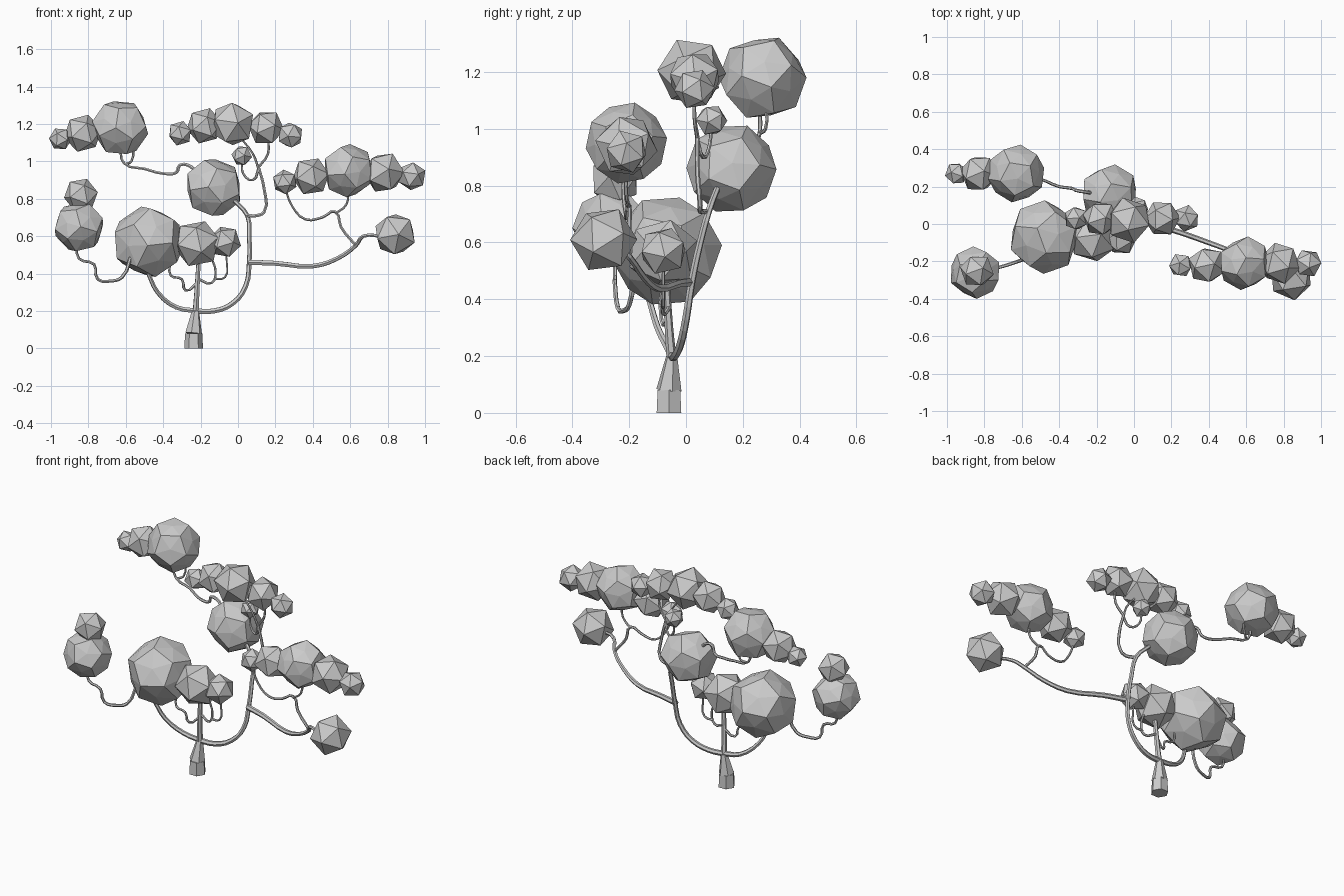
import bpy
import bmesh
import random
from mathutils import Euler

random.seed(4)
cube = bpy.data.objects.get("Cube")
if cube:
    bpy.data.objects.remove(cube, do_unlink=True)

# One plain grey covers the whole tree
grey = bpy.data.materials.new("plain grey")
grey.use_nodes = True
colour = (0.6, 0.6, 0.6, 1)
grey.diffuse_color = colour
grey.node_tree.nodes["Principled BSDF"].inputs["Base Color"].default_value = colour


def link_mesh(name, mesh):
    """Put a finished mesh into the scene with the shared material."""
    mesh.materials.clear()
    mesh.materials.append(grey)
    for face in mesh.polygons:
        face.use_smooth = False
    obj = bpy.data.objects.new(name, mesh)
    bpy.context.scene.collection.objects.link(obj)
    return obj


def foliage(name, x, y, z, radius):
    """A faceted ball: an icosahedron, or a rounder hull of it when large."""
    bm = bmesh.new()
    bmesh.ops.create_icosphere(bm, subdivisions=1, radius=1)
    if radius > 0.13:
        centres = [f.calc_center_median().normalized() for f in bm.faces]
        tips = [v.co * 0.87 for v in bm.verts]
        bm.clear()
        for point in centres + tips:
            bm.verts.new(point)
        bmesh.ops.convex_hull(bm, input=bm.verts[:])
    bmesh.ops.recalc_face_normals(bm, faces=bm.faces[:])
    mesh = bpy.data.meshes.new(name)
    bm.to_mesh(mesh)
    bm.free()
    obj = link_mesh(name, mesh)
    obj.location = (x, y, z)
    obj.scale = [radius * 1.04] * 3
    obj.rotation_euler = Euler([random.uniform(0, 6) for axis in "xyz"])


def foliage_group(name, balls):
    for number, ball in enumerate(balls, start=1):
        foliage(f"{name}_{number}", *ball)


def branch(name, points, start, end, smooth=True):
    """A tapering tube along a path, turned into a mesh."""
    curve = bpy.data.curves.new(name + "_path", "CURVE")
    curve.dimensions = "3D"
    curve.bevel_depth = 1
    curve.bevel_resolution = 1
    curve.resolution_u = 3 if smooth else 1
    curve.use_fill_caps = True
    spline = curve.splines.new("BEZIER")
    spline.bezier_points.add(len(points) - 1)
    for i, (knot, place) in enumerate(zip(spline.bezier_points, points)):
        knot.co = place
        knot.handle_left_type = knot.handle_right_type = "AUTO"
        knot.radius = start + (end - start) * i / (len(points) - 1)
    helper = bpy.data.objects.new(name + "_helper", curve)
    bpy.context.scene.collection.objects.link(helper)
    graph = bpy.context.evaluated_depsgraph_get()
    mesh = bpy.data.meshes.new_from_object(helper.evaluated_get(graph))
    bpy.data.objects.remove(helper, do_unlink=True)
    bpy.data.curves.remove(curve)
    mesh.name = name
    link_mesh(name, mesh)


# Flared trunk base and the slim stem above it
branch("trunk_base", [(-.237, -.06, 0), (-.237, -.06, .08)], .05, .046, False)
branch("trunk_taper", [(-.237, -.06, .08), (-.227, -.05, .2)], .046, .02, False)
branch("trunk_stem", [(-.227, -.05, .18), (-.22, -.06, .3), (-.21, -.07, .48)], .018, .012)

# Main limbs sweeping left and right out of the trunk
branch("low_limb", [(-.22, -.05, .2), (-.33, -.06, .22), (-.43, -.1, .3),
                    (-.48, -.13, .4)], .015, .011)
branch("tall_limb", [(-.23, -.05, .2), (-.13, -.04, .2), (-.03, -.02, .24),
                     (.04, 0, .33), (.06, .02, .46), (.06, .05, .6),
                     (.05, .08, .71), (-.02, .11, .79)], .016, .011)
branch("side_limb", [(.06, .01, .46), (.2, -.03, .455), (.4, -.1, .44),
                     (.53, -.15, .48), (.63, -.2, .55), (.67, -.25, .6),
                     (.77, -.29, .6)], .016, .009)

# Thin crooked branches leading to the outer foliage
branch("crown_branch", [(.05, .07, .71), (.1, .05, .71), (.14, .05, .73),
                        (.14, .04, .85), (.11, .04, .97)], .01, .008)
branch("crown_twig_outer", [(.11, .04, .97), (.16, .03, 1.04), (.16, .03, 1.13)], .008, .006)
branch("crown_twig_inner", [(.11, .04, .96), (.08, .06, .9), (.03, .08, .93),
                            (.02, .09, 1)], .008, .006)
branch("crown_twig_middle", [(.11, .04, .96), (.08, .03, 1.04), (.01, .03, 1.13)], .007, .005)
branch("high_branch", [(-.2, .16, .9), (-.25, .17, .97), (-.31, .18, .98),
                       (-.33, .19, .94), (-.4, .2, .935), (-.5, .24, .96),
                       (-.61, .26, .99), (-.63, .26, 1.08)], .01, .007)
branch("high_twig", [(-.6, .26, .985), (-.57, .28, 1), (-.56, .28, 1.1)], .007, .006)
branch("hanging_branch", [(-.57, -.18, .5), (-.62, -.2, .38), (-.68, -.22, .36),
                          (-.75, -.24, .37), (-.77, -.25, .45), (-.85, -.25, .48),
                          (-.86, -.25, .57)], .01, .007)
branch("side_branch", [(.63, -.2, .55), (.55, -.2, .65), (.52, -.2, .73),
                       (.45, -.21, .7), (.36, -.21, .69), (.29, -.22, .76),
                       (.25, -.22, .86)], .009, .006)
branch("side_twig", [(.52, -.2, .72), (.58, -.21, .77), (.59, -.21, .85)], .007, .006)

# Curled twigs beneath the middle foliage
branch("middle_twig_outer", [(-.22, -.06, .35), (-.28, -.08, .31), (-.3, -.09, .37),
                             (-.36, -.09, .39), (-.36, -.08, .47)], .008, .006)
branch("middle_twig_inner", [(-.21, -.06, .37), (-.14, -.08, .35), (-.12, -.08, .41),
                             (-.14, -.08, .48)], .008, .006)
branch("middle_twig_end", [(-.13, -.08, .37), (-.07, -.08, .38), (-.06, -.08, .46),
                           (-.07, -.08, .53)], .007, .005)

# Foliage balls, each row running along its own branch
foliage_group("low_foliage", [(-.48, -.07, .57, .19)])
foliage_group("inner_foliage", [(-.13, .16, .86, .155)])
foliage_group("middle_foliage", [(-.22, -.08, .56, .125), (-.07, -.08, .57, .085)])
foliage_group("high_foliage", [(-.63, .27, 1.18, .15), (-.83, .27, 1.15, .1),
                               (-.95, .27, 1.12, .06)])
foliage_group("crown_foliage", [(-.31, .03, 1.15, .065), (-.18, .03, 1.19, .095),
                                (-.03, .02, 1.2, .12), (.15, .03, 1.18, .095),
                                (.28, .03, 1.14, .07), (.02, .09, 1.03, .055)])
foliage_group("side_foliage", [(.25, -.22, .89, .065), (.39, -.22, .92, .1),
                               (.59, -.21, .95, .14), (.78, -.21, .94, .11),
                               (.93, -.21, .92, .075)])
foliage_group("far_foliage", [(.84, -.29, .61, .115)])
foliage_group("hanging_foliage", [(-.85, -.26, .65, .135), (-.84, -.25, .82, .09)])
